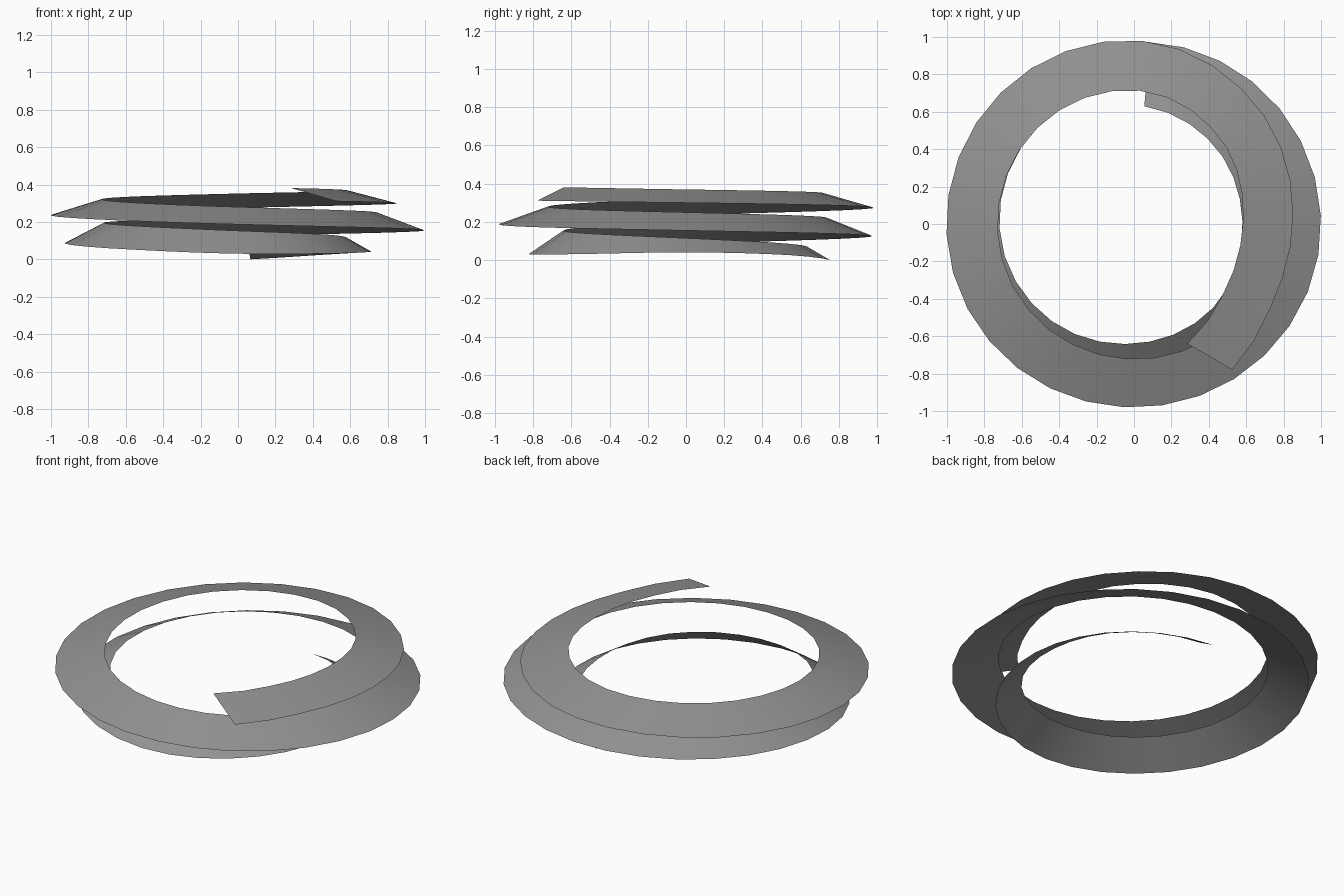
import bpy, bmesh, math

if "Cube" in bpy.data.objects:
    bpy.data.objects.remove(bpy.data.objects["Cube"])

# Key sections along the ribbon: turned degrees, outer radius, outer z, inner radius, inner z
KEYS = [
    (0, .757, .000, .632, .073),
    (40, .722, .028, .600, .094),
    (85, .714, .041, .580, .115),
    (130, .757, .032, .615, .135),
    (175, .820, .030, .640, .153),
    (220, .875, .055, .685, .175),
    (265, .928, .085, .720, .195),
    (355, .975, .125, .735, .222),
    (445, 1.00, .155, .748, .250),
    (535, .981, .187, .722, .280),
    (625, 1.004, .236, .730, .321),
    (715, .982, .275, .715, .352),
    (760, .914, .290, .650, .362),
    (805, .850, .300, .582, .370),
    (836, .856, .306, .605, .376),
    (861, .940, .311, .700, .381),
]
START = 85.0
STEPS = 72


def slope(i, c):
    a, b = KEYS[max(i - 1, 0)], KEYS[min(i + 1, len(KEYS) - 1)]
    return (b[c] - a[c]) / (b[0] - a[0])


def sample(t, c):
    """Smooth interpolation of one column of the key sections."""
    i = max(k for k in range(len(KEYS) - 1) if KEYS[k][0] <= t)
    a, b = KEYS[i], KEYS[i + 1]
    h = b[0] - a[0]
    s = (t - a[0]) / h
    return ((2*s**3 - 3*s**2 + 1) * a[c] + (s**3 - 2*s**2 + s) * h * slope(i, c)
            + (3*s**2 - 2*s**3) * b[c] + (s**3 - s**2) * h * slope(i + 1, c))


def polar(deg, r, z):
    a = math.radians(deg)
    return (r * math.cos(a), r * math.sin(a), z)


# Tilted ribbon winding clockwise upward
bm = bmesh.new()
previous = None
for k in range(STEPS + 1):
    t = 861 * k / STEPS
    angle = START - t
    lag = 10 * max(0, (t - 790) / 71)  # end cut is slanted
    edge = (bm.verts.new(polar(angle, sample(t, 1), sample(t, 2))),
            bm.verts.new(polar(angle - lag, sample(t, 3), sample(t, 4))))
    if previous:
        bm.faces.new((previous[0], previous[1], edge[1], edge[0]))
    previous = edge
for f in bm.faces:
    f.normal_update()
    if f.normal.z < 0:
        f.normal_flip()
mesh = bpy.data.meshes.new("spiral_ribbon")
bm.to_mesh(mesh)
bm.free()
ribbon = bpy.data.objects.new("spiral_ribbon", mesh)
bpy.context.collection.objects.link(ribbon)
mesh.shade_smooth()

# Dark grey ribbon colour
grey = bpy.data.materials.new("dark_grey")
grey.diffuse_color = (0.29, 0.29, 0.29, 1)
grey.use_nodes = True
grey.node_tree.nodes["Principled BSDF"].inputs["Base Color"].default_value = grey.diffuse_color
mesh.materials.append(grey)
